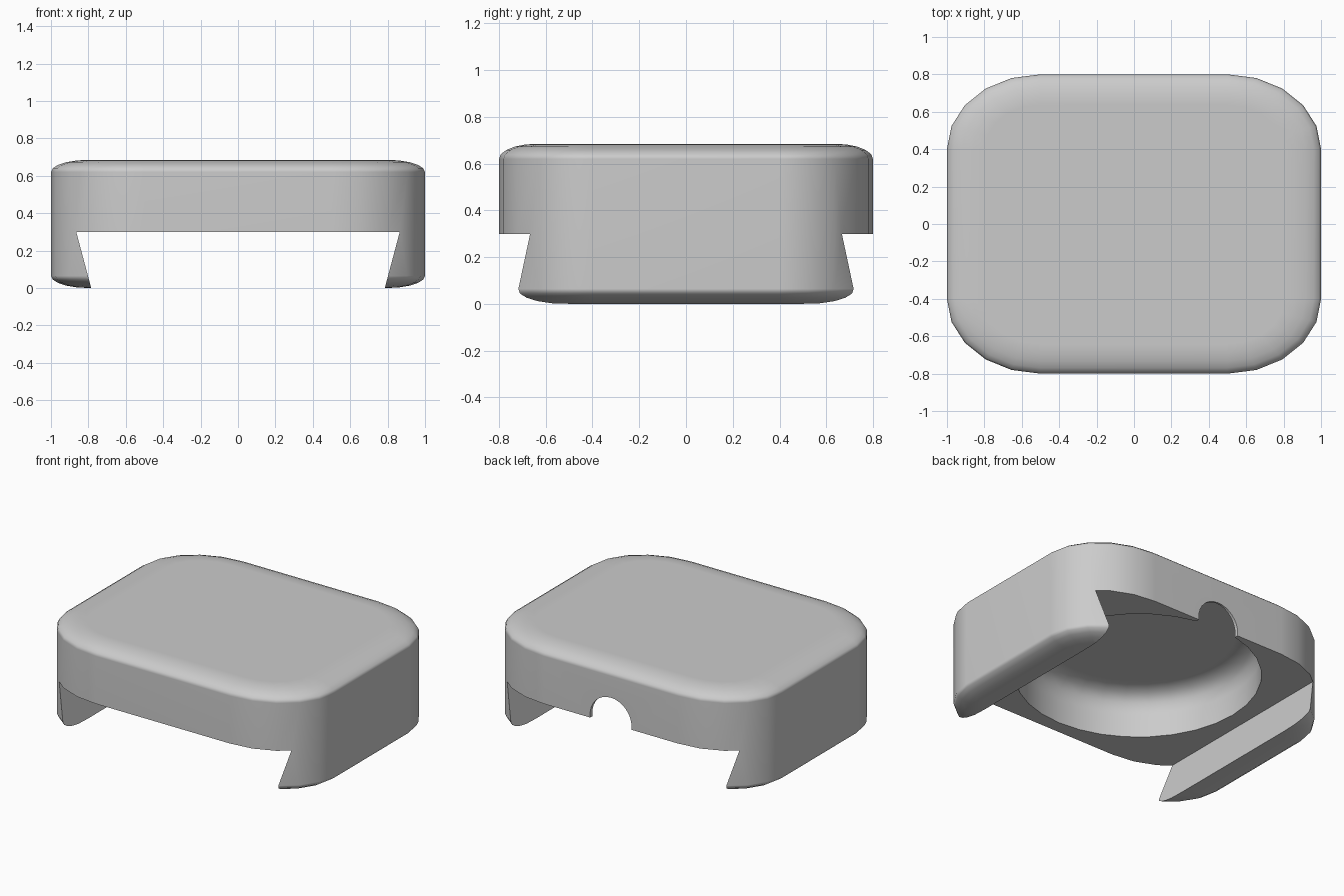
import bpy
import bmesh
from math import sin, cos, pi, radians
from mathutils import Matrix

default = bpy.data.objects.get("Cube")
if default:
    bpy.data.objects.remove(default, do_unlink=True)

HEIGHT = 0.685
EDGE = 0.065      # height of the rounded rim
ROOF = 0.3        # underside level between the side legs
STEPS = 5


def material(name, value):
    mat = bpy.data.materials.new(name)
    mat.use_nodes = True
    colour = (value, value, value, 1)
    mat.diffuse_color = colour
    mat.node_tree.nodes["Principled BSDF"].inputs["Base Color"].default_value = colour
    return mat


grey = material("plain_grey", 0.6)


def loft(name, rings):
    """Skin closed rings of points and cap both ends."""
    bm = bmesh.new()
    loops = [[bm.verts.new(p) for p in ring] for ring in rings]
    n = len(loops[0])
    for a, b in zip(loops, loops[1:]):
        for i in range(n):
            j = (i + 1) % n
            bm.faces.new((a[i], a[j], b[j], b[i]))
    bm.faces.new(loops[0][::-1])
    bm.faces.new(loops[-1])
    bmesh.ops.recalc_face_normals(bm, faces=bm.faces)
    mesh = bpy.data.meshes.new(name)
    bm.to_mesh(mesh)
    bm.free()
    mesh.materials.append(grey)
    obj = bpy.data.objects.new(name, mesh)
    bpy.context.collection.objects.link(obj)
    return obj


def rounded_outline(inset, z):
    """Rounded rectangle whose corners are quarter ellipses."""
    points = []
    for quarter, (sx, sy) in enumerate([(1, 1), (-1, 1), (-1, -1), (1, -1)]):
        for i in range(STEPS + 1):
            a = (quarter + i / STEPS) * pi / 2
            points.append((sx * 0.5 + (0.5 - inset) * cos(a),
                           sy * 0.4 + (0.4 - inset * 0.8) * sin(a), z))
    return points


def circle(radius, z, count=32):
    return [(radius * cos(2 * pi * i / count), radius * sin(2 * pi * i / count), z)
            for i in range(count)]


# Body with softly rounded top and bottom rims
angles = [i / STEPS * pi / 2 for i in range(STEPS + 1)]
upper = [(0.2 * (1 - cos(a)), HEIGHT - EDGE * (1 - sin(a))) for a in angles]
lower = [(inset, HEIGHT - z) for inset, z in reversed(upper)]
body = loft("housing", [rounded_outline(i, z) for i, z in lower + upper])

# Dovetail channel running front to back, continued below the legs
slope = 0.08 / ROOF
profile = [(0.865 - slope * (ROOF - z), z) for z in (-0.1, ROOF)]
profile += [(-x, z) for x, z in reversed(profile)]
channel = loft("channel_cutter", [[(x, y, z) for x, z in profile] for y in (-1, 1)])

# Round recess in the underside: upright wall curving into the ceiling
bowl = [(0.752, 0.2), (0.752, 0.46), (0.738, 0.53), (0.69, 0.58), (0.6, 0.605)]
recess = loft("recess_cutter", [circle(r, z) for r, z in bowl])
recess.data.transform(Matrix.Translation((0, 0.04, 0)))

# Cable notch through the back wall
notch = loft("notch_cutter", [circle(0.155, z) for z in (-1, -0.5)])
notch.data.transform(Matrix.Translation((0, 0, 0.32)) @ Matrix.Rotation(radians(90), 4, "X"))

bpy.context.view_layer.objects.active = body
for cutter in (channel, recess, notch):
    cut = body.modifiers.new(cutter.name, "BOOLEAN")
    cut.operation = "DIFFERENCE"
    cut.solver = "EXACT"
    cut.object = cutter
    bpy.ops.object.modifier_apply(modifier=cut.name)
    bpy.data.objects.remove(cutter, do_unlink=True)

# Smooth the curves, keep the cut edges crisp and the large faces flat
bpy.ops.object.select_all(action="DESELECT")
body.select_set(True)
bpy.ops.object.shade_smooth_by_angle(angle=radians(45))
weighted = body.modifiers.new("flat_large_faces", "WEIGHTED_NORMAL")
weighted.keep_sharp = True
